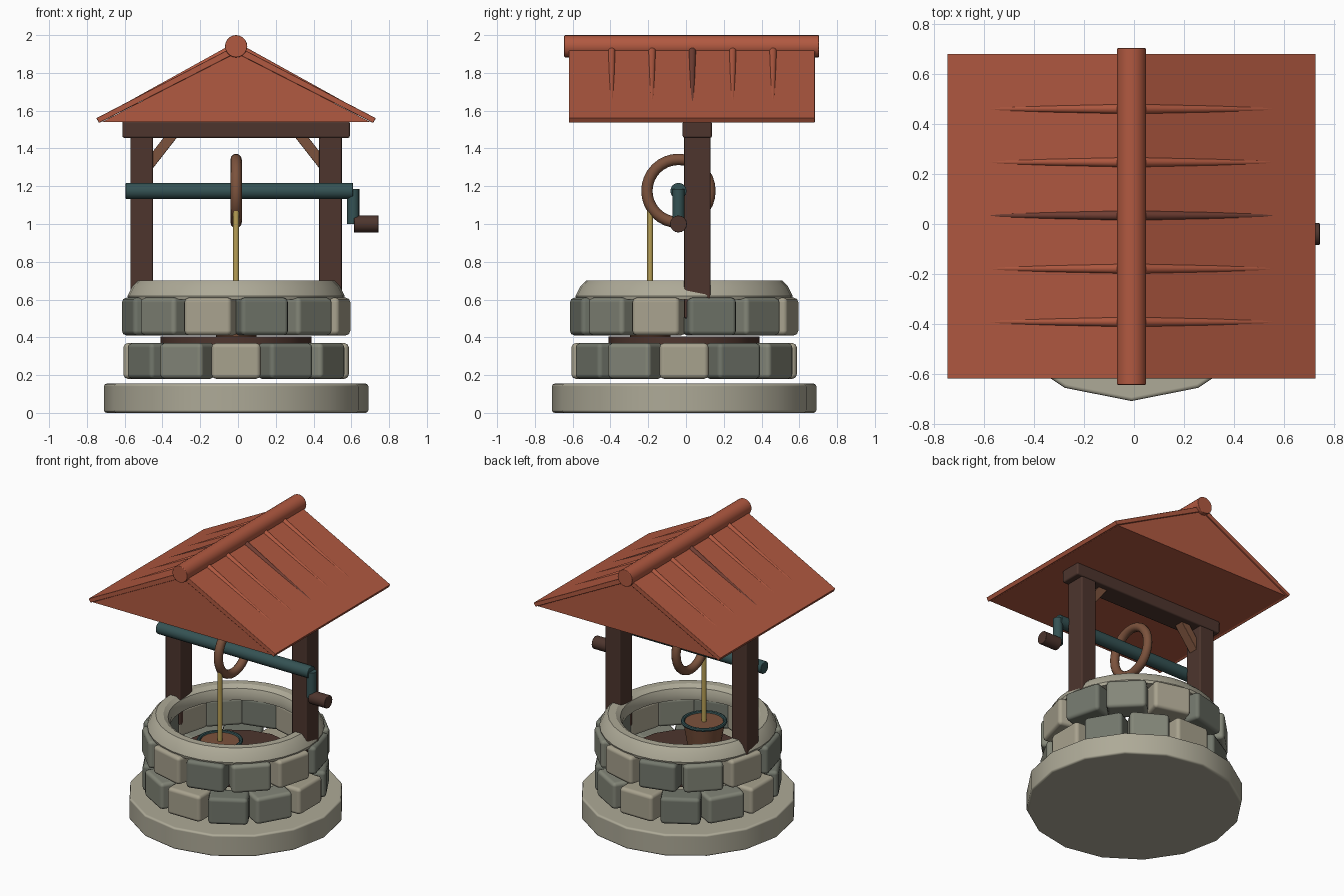
import bpy, bmesh, math
from math import radians, sin, cos, pi
from mathutils import Vector, Matrix

if "Cube" in bpy.data.objects:
    bpy.data.objects.remove(bpy.data.objects["Cube"], do_unlink=True)

CX = CY = -0.01          # axis of the well
made = []


def material(name, r, g, b):
    m = bpy.data.materials.new(name)
    m.use_nodes = True
    m.diffuse_color = (r, g, b, 1)
    m.node_tree.nodes["Principled BSDF"].inputs["Base Color"].default_value = (r, g, b, 1)
    return m


pale_stone = material("pale stone", 0.42, 0.40, 0.31)
warm_stone = material("warm stone", 0.39, 0.36, 0.27)
grey_stone = material("grey stone", 0.23, 0.24, 0.19)
dark_stone = material("dark stone", 0.17, 0.185, 0.15)
dark_wood = material("dark wood", 0.075, 0.036, 0.027)
light_wood = material("light wood", 0.20, 0.085, 0.046)
teal_metal = material("teal metal", 0.035, 0.085, 0.088)
rope_fibre = material("rope fibre", 0.48, 0.35, 0.09)
red_tile = material("red tile", 0.44, 0.10, 0.052)
dark_tile = material("dark tile", 0.17, 0.05, 0.034)


def finish(name, bm, mat, bevel=0.0, segments=2):
    bmesh.ops.recalc_face_normals(bm, faces=bm.faces)
    mesh = bpy.data.meshes.new(name)
    bm.to_mesh(mesh)
    bm.free()
    ob = bpy.data.objects.new(name, mesh)
    bpy.context.collection.objects.link(ob)
    mesh.materials.append(mat)
    if bevel:
        mod = ob.modifiers.new("Bevel", 'BEVEL')
        mod.width, mod.segments, mod.harden_normals = bevel, segments, True
    made.append(ob)
    return ob


def box(name, size, matrix, mat, bevel=0.0):
    bm = bmesh.new()
    bmesh.ops.create_cube(bm, size=1, matrix=matrix @ Matrix.Diagonal((*size, 1)))
    return finish(name, bm, mat, bevel)


def rod(name, a, b, r1, mat, r2=None, sides=16, bevel=0.0):
    """Cylinder or cone running from point a to point b."""
    a, b = Vector(a), Vector(b)
    turn = (b - a).to_track_quat('Z', 'Y').to_matrix().to_4x4()
    bm = bmesh.new()
    bmesh.ops.create_cone(bm, cap_ends=True, segments=sides, radius1=r1,
                          radius2=r1 if r2 is None else r2, depth=(b - a).length,
                          matrix=Matrix.Translation((a + b) / 2) @ turn)
    return finish(name, bm, mat, bevel)


def lathe(name, profile, matrix, mat, sides=32):
    """Closed ring swept around local z from an (r, z) profile."""
    bm = bmesh.new()
    rings = [[bm.verts.new(matrix @ Vector((r * sin(t), -r * cos(t), z))) for r, z in profile]
             for t in (2 * pi * i / sides for i in range(sides))]
    n = len(profile)
    for i in range(sides):
        p, q = rings[i], rings[(i + 1) % sides]
        for j in range(n):
            bm.faces.new((p[j], q[j], q[(j + 1) % n], p[(j + 1) % n]))
    return finish(name, bm, mat)


def hoop(name, major, minor, matrix, mat, sides=32, around=12):
    circle = [(major + minor * cos(2 * pi * k / around), minor * sin(2 * pi * k / around))
              for k in range(around)]
    return lathe(name, circle, matrix, mat, sides)


def prism(name, outline, y0, y1, mat, bevel=0.0):
    """Outline in x and z, extruded along y."""
    bm = bmesh.new()
    face = bm.faces.new([bm.verts.new((x, y0, z)) for x, z in outline])
    out = bmesh.ops.extrude_face_region(bm, geom=[face])
    bmesh.ops.translate(bm, vec=(0, y1 - y0, 0),
                        verts=[v for v in out["geom"] if isinstance(v, bmesh.types.BMVert)])
    return finish(name, bm, mat, bevel)


# Footing, dark well bottom and coping
rod("footing", (CX, CY, 0), (CX, CY, 0.155), 0.70, pale_stone, bevel=0.015)
rod("well_bottom", (CX, CY, 0.36), (CX, CY, 0.405), 0.40, dark_wood)
lathe("coping", [(0.43, 0.60), (0.425, 0.64), (0.44, 0.68), (0.47, 0.70),
                 (0.52, 0.70), (0.55, 0.67), (0.575, 0.62), (0.57, 0.60)],
      Matrix.Translation((CX, CY, 0)), pale_stone)

# Two staggered courses of wall stones
stone_colours = (warm_stone, dark_stone, grey_stone)
for row, (low, high, offset) in enumerate(((0.18, 0.37, 0), (0.41, 0.61, -15))):
    for i in range(12):
        place = (Matrix.Translation((CX, CY, (low + high) / 2))
                 @ Matrix.Rotation(radians(offset + 30 * i), 4, 'Z')
                 @ Matrix.Translation((0, -0.515, 0)))
        box(f"wall_stone_{row + 1}_{i + 1}", (0.262, 0.165, high - low), place,
            stone_colours[i % 3], 0.025)

# Posts, braces and tie beam
for side, label in ((1, "left"), (-1, "right")):
    box(f"post_{label}", (0.12, 0.14, 0.98),
        Matrix.Translation((CX + side * 0.50, 0.06, 0.99)), dark_wood, 0.01)
    lean = Matrix.Rotation(radians(-38 * side), 4, 'Y')
    box(f"brace_{label}", (0.055, 0.07, 0.30),
        Matrix.Translation((CX + side * 0.405, 0.06, 1.385)) @ lean, light_wood, 0.005)
box("tie_beam", (1.205, 0.155, 0.09), Matrix.Translation((CX, 0.06, 1.50)), dark_wood, 0.012)

# Roof: solid core, two sloping slabs, ridge roll
prism("roof_core", [(CX - 0.71, 1.54), (CX + 0.71, 1.54), (CX, 1.91)], -0.612, 0.672, red_tile)
for side, label in ((1, "left"), (-1, "right")):
    prism(f"roof_slab_{label}",
          [(CX + side * x, z) for x, z in ((0, 1.945), (0.74, 1.56), (0.725, 1.535), (0, 1.905))],
          -0.62, 0.682, red_tile, 0.004)
    # Tapering battens that sink into the slope
    for i in range(5):
        y = -0.393 + 0.2135 * i
        rod(f"roof_batten_{label}_{i + 1}", (CX + side * 0.03, y, 1.925),
            (CX + side * 0.67, y, 1.584), 0.02, dark_tile if i == 2 else red_tile,
            r2=0.008, sides=12)
rod("ridge_roll", (CX, -0.645, 1.941), (CX, 0.705, 1.941), 0.059, red_tile, sides=20, bevel=0.005)

# Windlass: axle, crank arm, grip and rope wheel
AY, AZ = -0.04, 1.175
rod("axle", (-0.595, AY, AZ), (0.61, AY, AZ), 0.043, teal_metal, bevel=0.005)
rod("crank_arm", (0.61, AY, AZ + 0.01), (0.61, AY, 1.0), 0.032, teal_metal)
rod("crank_grip", (0.613, AY, 1.0), (0.745, AY, 1.0), 0.045, dark_wood, bevel=0.005)
hoop("rope_wheel", 0.167, 0.03,
     Matrix.Translation((CX, AY, AZ)) @ Matrix.Rotation(pi / 2, 4, 'Y'), light_wood)

# Rope and bucket
BY = -0.19
rod("rope", (CX, BY, 0.56), (CX, BY, 1.11), 0.016, rope_fibre, sides=12)
rod("bucket", (CX, BY, 0.395), (CX, BY, 0.58), 0.105, light_wood, r2=0.137, sides=24)
hoop("bucket_rim", 0.138, 0.013, Matrix.Translation((CX, BY, 0.58)), teal_metal, 24, 8)

# Smooth shading with crisp edges
bpy.ops.object.select_all(action='DESELECT')
for ob in made:
    ob.select_set(True)
bpy.context.view_layer.objects.active = made[0]
bpy.ops.object.shade_smooth_by_angle(angle=radians(32))
